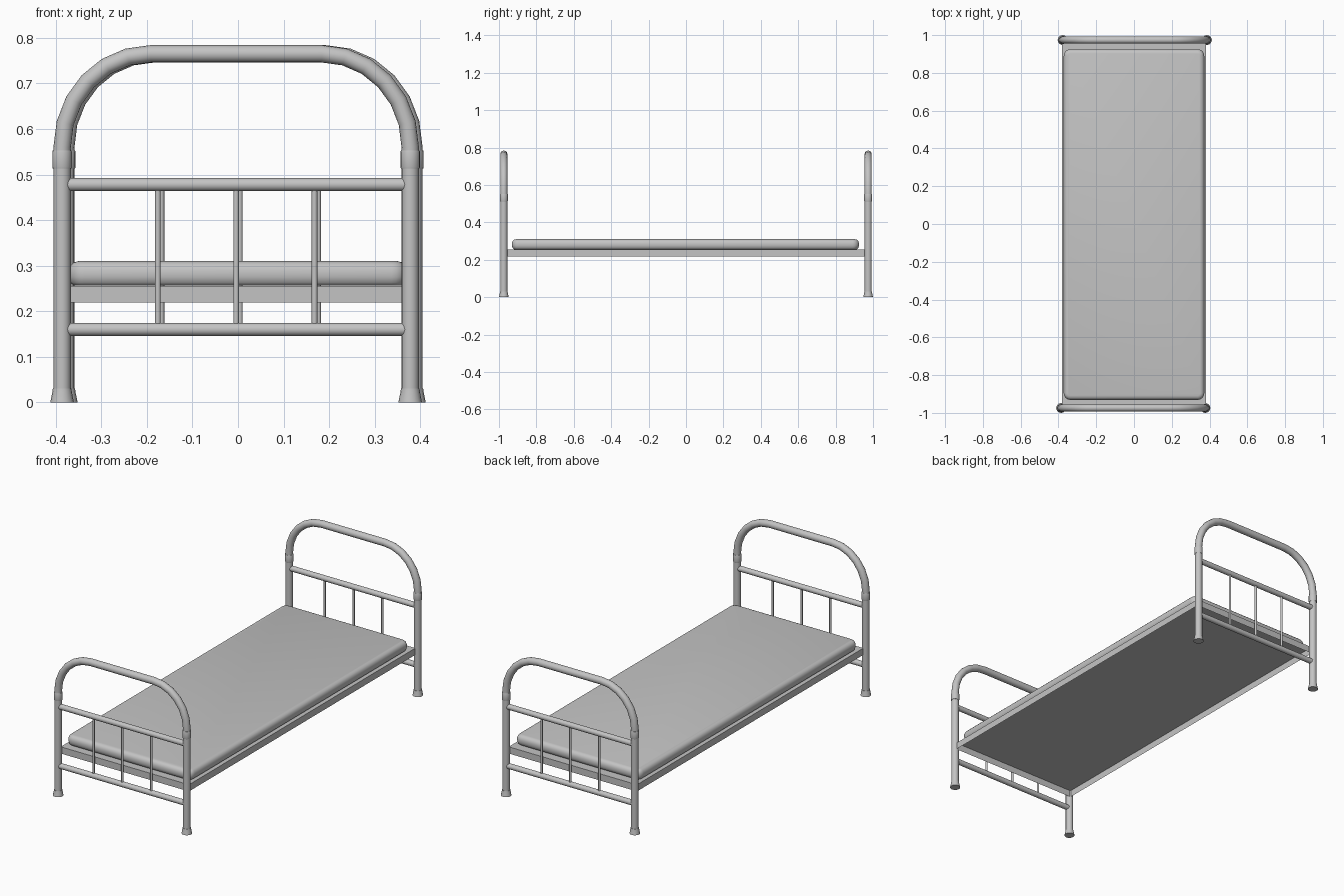
import bpy, bmesh, math
from mathutils import Vector, Matrix

if "Cube" in bpy.data.objects:
    bpy.data.objects.remove(bpy.data.objects["Cube"])

grey = bpy.data.materials.new("painted_grey")
grey.diffuse_color = (0.55, 0.55, 0.55, 1)
grey.use_nodes = True
grey.node_tree.nodes["Principled BSDF"].inputs["Base Color"].default_value = grey.diffuse_color

END_Y, SHIFT = -0.974, -0.004      # end frame position
POST_X, TUBE = 0.382, 0.019        # half spacing of posts, tube radius
SIDES = 16


def finish(bm, name, angle=40):
    bmesh.ops.recalc_face_normals(bm, faces=bm.faces)
    me = bpy.data.meshes.new(name)
    bm.to_mesh(me)
    bm.free()
    me.materials.append(grey)
    ob = bpy.data.objects.new(name, me)
    bpy.context.collection.objects.link(ob)
    bpy.ops.object.select_all(action='DESELECT')
    ob.select_set(True)
    bpy.context.view_layer.objects.active = ob
    bpy.ops.object.shade_smooth_by_angle(angle=math.radians(angle))
    return ob


def bridge(bm, rings):
    n = len(rings[0])
    for a, b in zip(rings, rings[1:]):
        for i in range(n):
            j = (i + 1) % n
            bm.faces.new((a[i], a[j], b[j], b[i]))


def tube(name, path, radii, side, turn, caps=True):
    """Sweep circles along a path lying in the plane of the end frame."""
    bm = bmesh.new()
    pts = [Vector((x + SHIFT, END_Y, z)) for x, z in path]
    rings = []
    for i, p in enumerate(pts):
        a, b = pts[max(i - 1, 0)], pts[min(i + 1, len(pts) - 1)]
        t = (b - a).normalized()
        u = Vector((0, 1, 0))
        v = t.cross(u)
        r = radii[i] if isinstance(radii, list) else radii
        rings.append([bm.verts.new(p + r * (math.cos(k * math.tau / SIDES) * u
                                            + math.sin(k * math.tau / SIDES) * v))
                      for k in range(SIDES)])
    bridge(bm, rings)
    if caps:
        bm.faces.new(rings[0])
        bm.faces.new(rings[-1])
    bmesh.ops.transform(bm, matrix=Matrix.Rotation(turn, 4, 'Z'), verts=bm.verts)
    return finish(bm, side + "_" + name)


# Two end frames, the back one being the front one turned around
for side, turn in (("front", 0.0), ("back", math.pi)):
    for label, s in (("left", -1), ("right", 1)):
        x = s * POST_X
        tube(label + "_post", [(x, 0.02), (x, 0.54)], TUBE, side, turn)
        tube(label + "_foot", [(x, 0), (x, 0.022), (x, 0.03)],
             [0.026, 0.0215, TUBE + 0.0015], side, turn)
        tube(label + "_collar", [(x, 0.513), (x, 0.516), (x, 0.55), (x, 0.553)],
             [0.0205, 0.0215, 0.0215, 0.0205], side, turn)
    # arch with quarter-ellipse corners
    quarter = [(0.188 + 0.194 * math.cos(a), 0.56 + 0.205 * math.sin(a))
               for a in (math.radians(15 * k) for k in range(7))]
    arch = [(POST_X, 0.54)] + quarter
    arch = [(-x, z) for x, z in arch] + arch[::-1]
    tube("arch", arch, TUBE, side, turn)
    # cross rails and spindles
    for label, z in (("upper_rail", 0.478), ("lower_rail", 0.160)):
        tube(label, [(-POST_X, z), (POST_X, z)], 0.0145, side, turn)
    for k in (-1, 0, 1):
        tube("spindle", [(k * 0.172, 0.161), (k * 0.172, 0.479)], 0.0062, side, turn)


def rounded_ring(bm, hx, hy, r, z, cy=0.0, steps=5):
    ring = []
    for q, (sx, sy) in enumerate(((1, 1), (-1, 1), (-1, -1), (1, -1))):
        for k in range(steps + 1):
            a = math.pi / 2 * (q + k / steps)
            ring.append(bm.verts.new((sx * (hx - r) + r * math.cos(a),
                                      cy + sy * (hy - r) + r * math.sin(a), z)))
    return ring


# Mattress: closed rounded pad
bm = bmesh.new()
profile = [(0.012, 0.256), (0.004, 0.263), (0.0, 0.275), (0.0, 0.290),
           (0.004, 0.300), (0.011, 0.307), (0.022, 0.310)]
rings = [rounded_ring(bm, 0.372 - d, 0.928 - d, 0.035 - d, z, -0.003) for d, z in profile]
bridge(bm, rings)
bm.faces.new(rings[0])
bm.faces.new(rings[-1])
finish(bm, "mattress", 60)

# Bed frame: shallow tray, open underneath
bm = bmesh.new()
rings = []
for hx, hy, z in ((0.381, 0.96, 0.219), (0.381, 0.96, 0.255)):
    rings.append([bm.verts.new((sx * hx, sy * hy, z))
                  for sx, sy in ((1, 1), (-1, 1), (-1, -1), (1, -1))])
bridge(bm, rings)
bm.faces.new(rings[-1])
base = finish(bm, "bed_frame", 30)
if max(p.normal.z for p in base.data.polygons) < 0.5:
    base.data.flip_normals()
